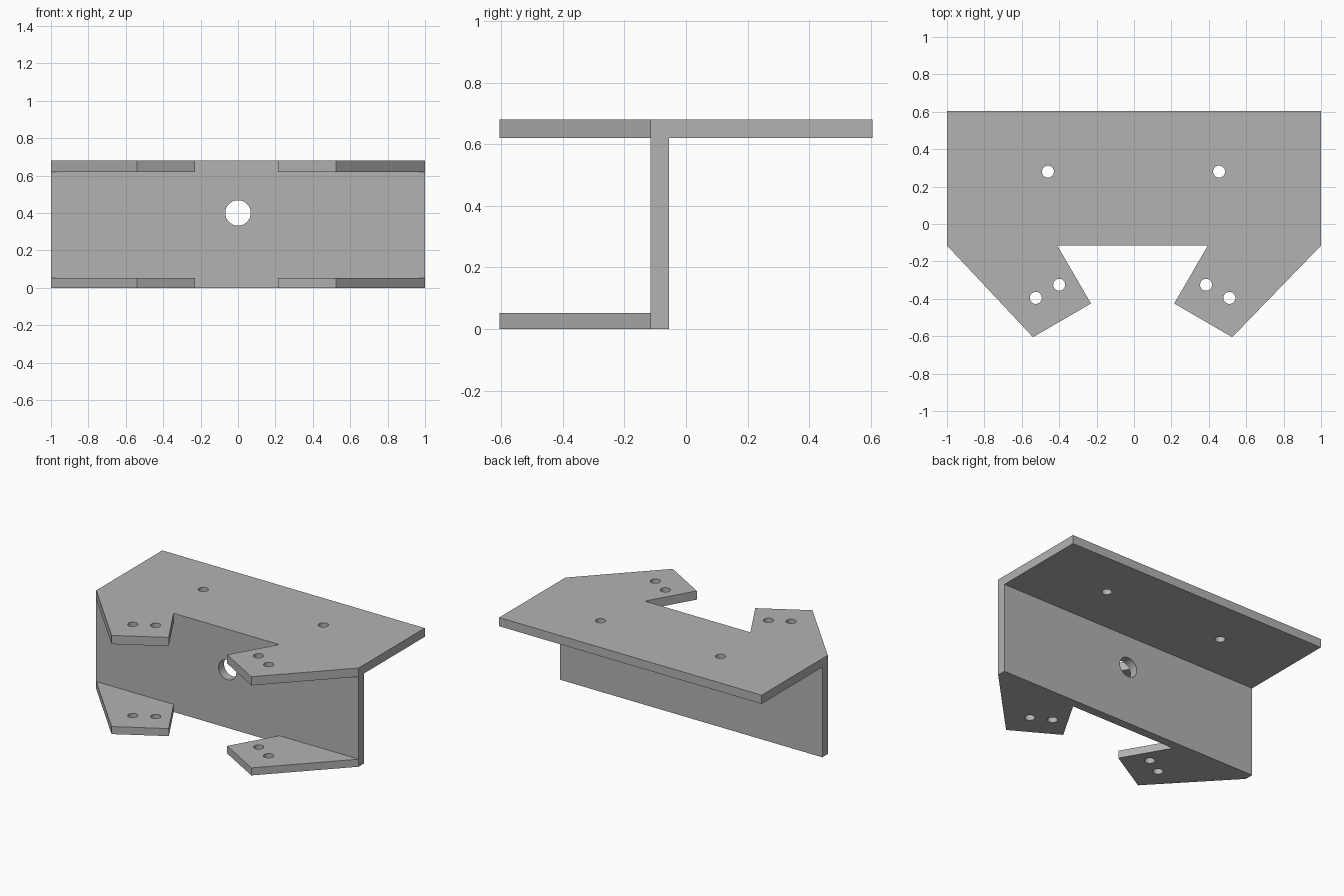
import bpy
import bmesh
from math import radians
from mathutils import Matrix

cube = bpy.data.objects.get("Cube")
if cube:
    bpy.data.objects.remove(cube, do_unlink=True)

grey = bpy.data.materials.new("bracket grey")
grey.use_nodes = True
grey.diffuse_color = (0.45, 0.45, 0.45, 1)
grey.node_tree.nodes["Principled BSDF"].inputs["Base Color"].default_value = (0.45, 0.45, 0.45, 1)


def finish(bm, name):
    bmesh.ops.recalc_face_normals(bm, faces=bm.faces)
    mesh = bpy.data.meshes.new(name)
    bm.to_mesh(mesh)
    bm.free()
    mesh.materials.append(grey)
    obj = bpy.data.objects.new(name, mesh)
    bpy.context.collection.objects.link(obj)
    return obj


def prism(name, outline, bottom, top):
    """Flat plate from an outline seen from above."""
    bm = bmesh.new()
    face = bm.faces.new([bm.verts.new((x, y, bottom)) for x, y in outline])
    out = bmesh.ops.extrude_face_region(bm, geom=[face])
    verts = [v for v in out["geom"] if isinstance(v, bmesh.types.BMVert)]
    bmesh.ops.translate(bm, verts=verts, vec=(0, 0, top - bottom))
    return finish(bm, name)


def drill(obj, centers, radius, axis="Z"):
    """Cut round holes through a plate along the given axis."""
    bm = bmesh.new()
    turn = Matrix.Rotation(radians(90), 4, "X") if axis == "Y" else Matrix()
    for c in centers:
        bmesh.ops.create_cone(bm, cap_ends=True, segments=32, radius1=radius,
                              radius2=radius, depth=0.3,
                              matrix=Matrix.Translation(c) @ turn)
    cutter = finish(bm, "hole_cutter")
    cutter.hide_render = True
    mod = obj.modifiers.new("holes", "BOOLEAN")
    mod.operation = "DIFFERENCE"
    mod.solver = "EXACT"
    mod.object = cutter
    bpy.ops.object.select_all(action="DESELECT")
    bpy.context.view_layer.objects.active = obj
    obj.select_set(True)
    bpy.ops.object.modifier_apply(modifier=mod.name)
    bpy.data.objects.remove(cutter, do_unlink=True)
    bpy.ops.object.shade_smooth_by_angle(angle=radians(30))


# Shared measurements
back, web_front, web_back = 0.605, -0.115, -0.055
height, top_under, tab_top = 0.68, 0.62, 0.052

# Slanted ear outlines, from the outer corner round to the notch
right_ear = [(-1, web_front), (-0.54, -0.605), (-0.23, -0.425), (-0.41, web_front)]
left_ear = [(1, web_front), (0.525, -0.605), (0.215, -0.425), (0.395, web_front)]
right_holes = [(-0.525, -0.395), (-0.40, -0.325)]
left_holes = [(0.51, -0.395), (0.385, -0.325)]

# Top plate with both ears
top_plate = prism("top_plate",
                  right_ear + left_ear[::-1] + [(1, back), (-1, back)],
                  top_under, height)
plate_holes = [(-0.46, 0.28), (0.455, 0.28)]
drill(top_plate, [(x, y, 0.65) for x, y in right_holes + left_holes + plate_holes], 0.032)

# Upright web with the large centre hole
web = prism("upright_web",
            [(-1, web_front), (1, web_front), (1, web_back), (-1, web_back)],
            0, top_under)
drill(web, [(0, -0.085, 0.4)], 0.068, axis="Y")

# Lower ears
for side, ear, holes in (("right", right_ear, right_holes), ("left", left_ear, left_holes)):
    tab = prism(side + "_lower_ear", ear, 0, tab_top)
    drill(tab, [(x, y, 0.025) for x, y in holes], 0.032)
